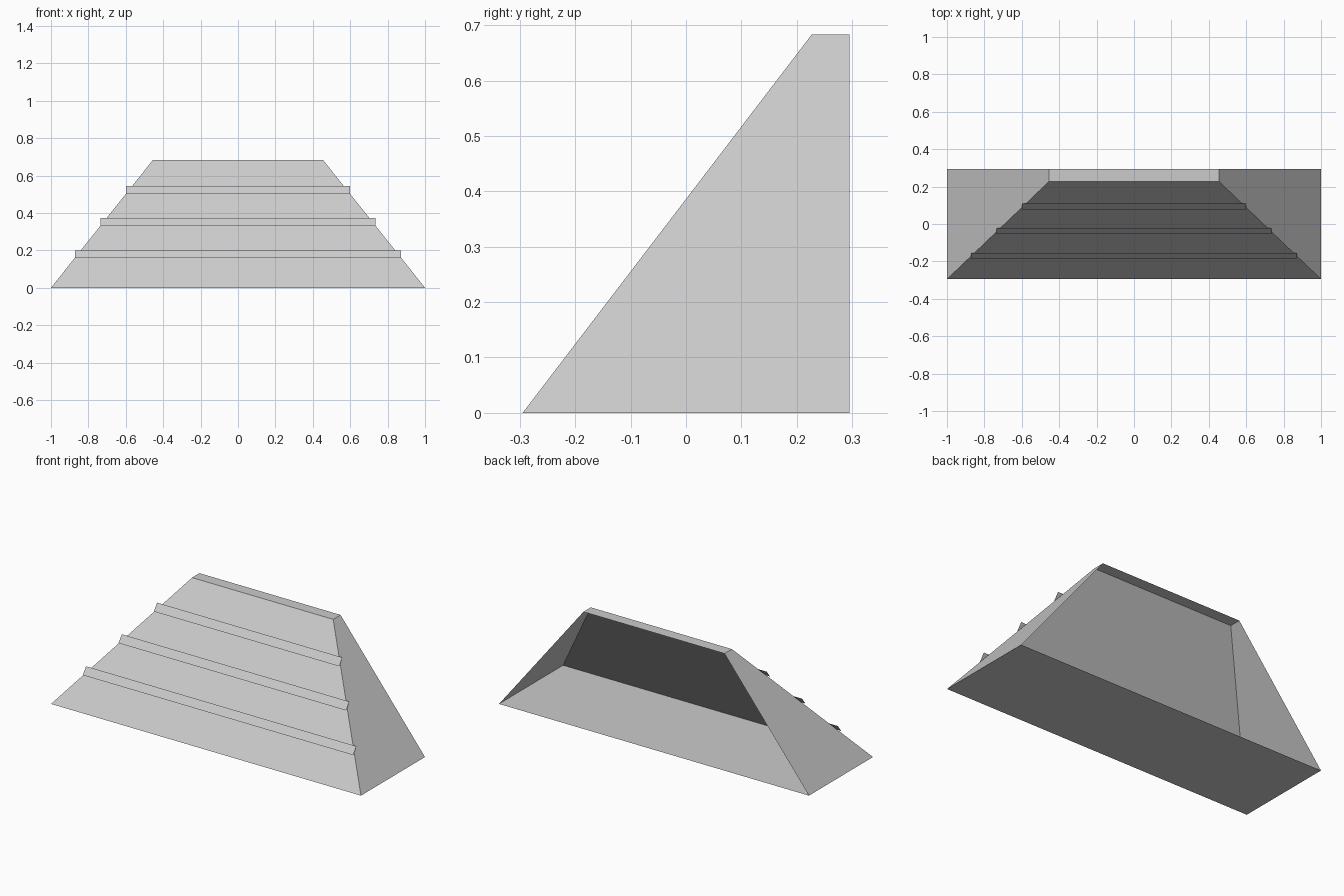
import bpy

cube = bpy.data.objects.get("Cube")
if cube:
    bpy.data.objects.remove(cube, do_unlink=True)

GREY = (0.6, 0.6, 0.6, 1.0)
grey = bpy.data.materials.new("plain grey")
grey.use_nodes = True
grey.diffuse_color = GREY
grey.node_tree.nodes["Principled BSDF"].inputs["Base Color"].default_value = GREY

# Overall sizes
BASE_X, TOP_X = 1.0, 0.455
FRONT_Y, TOP_Y, BACK_Y = -0.295, 0.227, 0.295
HEIGHT = 0.683
SLAT_HEIGHT, SLAT_GAP = 0.04, 0.012


def add_mesh(name, verts, faces):
    mesh = bpy.data.meshes.new(name)
    mesh.from_pydata(verts, [], faces)
    mesh.materials.append(grey)
    obj = bpy.data.objects.new(name, mesh)
    bpy.context.collection.objects.link(obj)
    return obj


def slope(z):
    """Half width and depth of the sloped front at height z."""
    t = z / HEIGHT
    return BASE_X + (TOP_X - BASE_X) * t, FRONT_Y + (TOP_Y - FRONT_Y) * t


# Thin shell, open at the back: floor, sloped front, top ledge, two sides
floor = [(-BASE_X, FRONT_Y, 0), (BASE_X, FRONT_Y, 0),
         (BASE_X, BACK_Y, 0), (-BASE_X, BACK_Y, 0)]
ledge = [(-TOP_X, TOP_Y, HEIGHT), (TOP_X, TOP_Y, HEIGHT),
         (TOP_X, BACK_Y, HEIGHT), (-TOP_X, BACK_Y, HEIGHT)]
add_mesh("sloped_shell", floor + ledge,
         [(3, 2, 1, 0), (0, 1, 5, 4), (4, 5, 6, 7), (1, 2, 6, 5), (3, 0, 4, 7)])

# Flat slats just in front of the slope, each as wide as the slope at its foot
for name, z in (("lower", 0.16), ("middle", 0.333), ("upper", 0.504)):
    half, y_low = slope(z)
    y_high = slope(z + SLAT_HEIGHT)[1]
    y_low, y_high = y_low - SLAT_GAP, y_high - SLAT_GAP
    add_mesh(name + "_slat",
             [(-half, y_low, z), (half, y_low, z),
              (half, y_high, z + SLAT_HEIGHT), (-half, y_high, z + SLAT_HEIGHT)],
             [(0, 1, 2, 3)])
